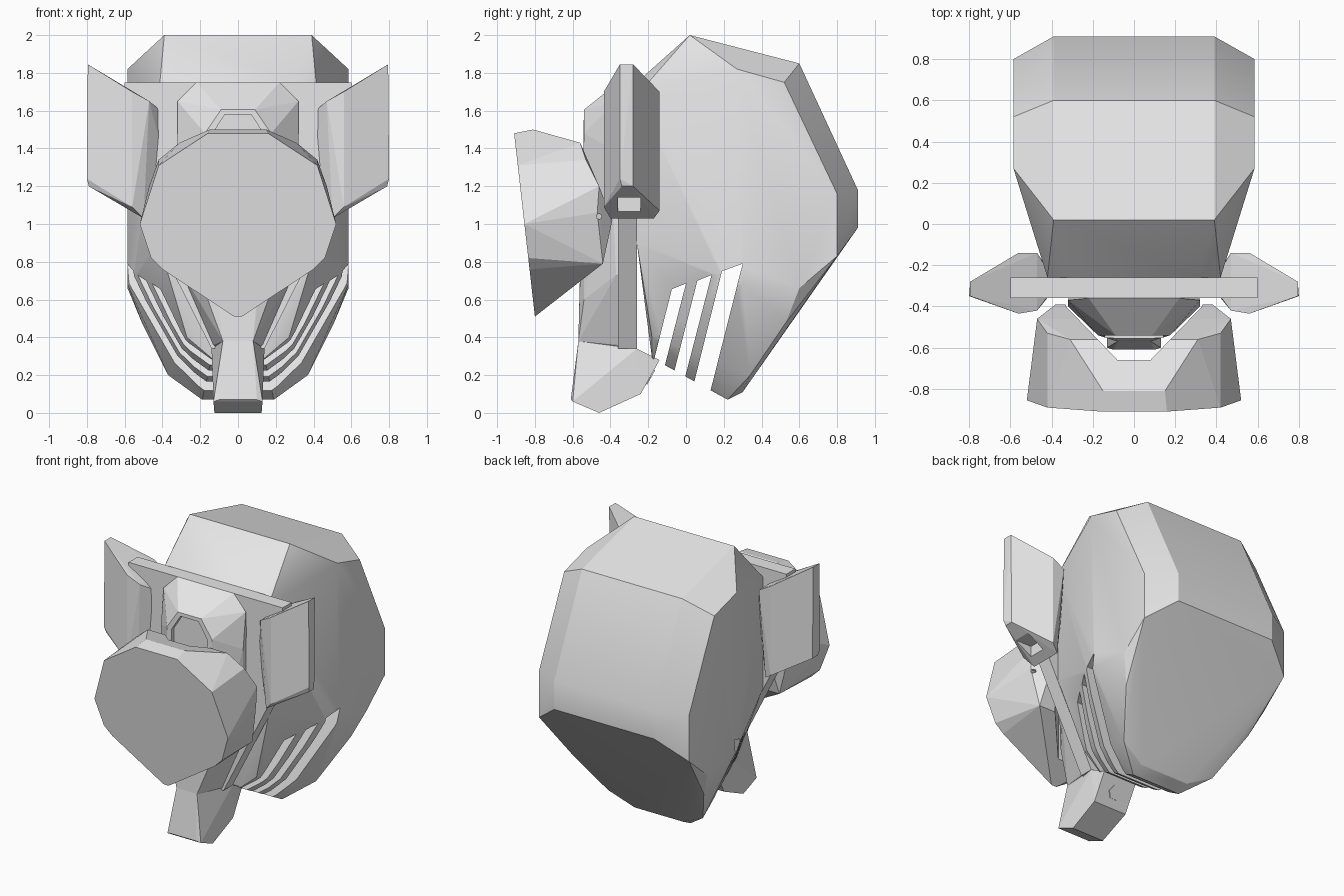
import bpy, bmesh, math
from mathutils import Vector

old = bpy.data.objects.get("Cube")
if old:
    bpy.data.objects.remove(old, do_unlink=True)

grey = bpy.data.materials.new("plain_grey")
grey.use_nodes = True
grey.diffuse_color = (0.8, 0.8, 0.8, 1)
grey.node_tree.nodes["Principled BSDF"].inputs["Base Color"].default_value = (0.8, 0.8, 0.8, 1)


def hull(name, points, sides=(1, -1)):
    """Convex faceted block through the points, repeated on each given side of x."""
    bm = bmesh.new()
    for side in sides:
        for x, y, z in points:
            bm.verts.new((x * side, y, z))
    bmesh.ops.remove_doubles(bm, verts=bm.verts, dist=0.0005)
    result = bmesh.ops.convex_hull(bm, input=bm.verts)
    spare = set(result["geom_interior"] + result["geom_unused"])
    bmesh.ops.delete(bm, geom=[v for v in spare if isinstance(v, bmesh.types.BMVert)], context="VERTS")
    bmesh.ops.dissolve_limit(bm, angle_limit=math.radians(2), verts=bm.verts, edges=bm.edges)
    bmesh.ops.recalc_face_normals(bm, faces=bm.faces)
    mesh = bpy.data.meshes.new(name)
    bm.to_mesh(mesh)
    bm.free()
    mesh.materials.append(grey)
    obj = bpy.data.objects.new(name, mesh)
    bpy.context.collection.objects.link(obj)
    return obj


def activate(obj):
    bpy.ops.object.select_all(action="DESELECT")
    obj.select_set(True)
    bpy.context.view_layer.objects.active = obj


def cut(target, cutter):
    """Subtract the cutter from the target, then discard the cutter."""
    cutter.hide_render = True
    mod = target.modifiers.new("cut", "BOOLEAN")
    mod.operation, mod.solver, mod.object = "DIFFERENCE", "EXACT", cutter
    activate(target)
    bpy.ops.object.modifier_apply(modifier=mod.name)
    bpy.data.objects.remove(cutter, do_unlink=True)


# Large rear shell
shell = hull("rear_shell", [
    (0.39, 0.02, 2.0), (0.585, 0.27, 1.82), (0.585, 0.52, 1.75), (0.39, 0.6, 1.85),
    (0.39, 0.91, 1.18), (0.585, 0.8, 1.16), (0.39, 0.91, 0.98), (0.585, 0.8, 0.83),
    (0.585, 0.6, 0.66), (0.585, 0.3, 0.68), (0.51, 0.53, 0.48), (0.37, 0.34, 0.2),
    (0.19, 0.3, 0.11), (0.19, 0.22, 0.07), (0.31, -0.26, 1.75), (0.42, -0.26, 1.68),
    (0.42, -0.26, 0.9), (0.27, -0.18, 0.4), (0.14, -0.18, 0.29)])

# Slanted vents: lower front, lower rear, upper rear, upper front
vents = [
    [(-0.19, 0.2), (-0.125, 0.2), (0.0, 0.685), (-0.075, 0.655)],
    [(-0.085, 0.13), (-0.02, 0.13), (0.135, 0.73), (0.06, 0.7)],
    [(0.015, 0.05), (0.11, 0.04), (0.3, 0.79), (0.19, 0.75)],
]
for vent in vents:
    cut(shell, hull("vent_cutter", [(1, y, z) for y, z in vent]))

# Flat plate between shell and face
outline = [(0.6, 1.75), (0.6, 1.25), (0.45, 1.02), (0.34, 0.8), (0.14, 0.34)]
hull("face_plate", [(x, y, z) for x, z in outline for y in (-0.36, -0.26)])

# Faceted face with a recessed arched panel
face = hull("face_column", [
    (0.22, -0.36, 1.75), (0.32, -0.37, 1.65), (0.32, -0.4, 1.4), (0.09, -0.54, 1.605),
    (0.175, -0.54, 1.48), (0.175, -0.54, 1.2), (0.16, -0.54, 0.6), (0.08, -0.57, 0.38),
    (0.29, -0.37, 0.73), (0.3, -0.3, 0.75), (0.13, -0.36, 0.36), (0.14, -0.27, 0.34)])
arch = [(0.07, 1.58), (0.14, 1.47), (0.14, 1.0)]
cut(face, hull("panel_cutter", [(x, y, z) for x, z in arch for y in (-0.7, -0.51)]))

# Chin block with a small six-sided cap behind it
hull("chin", [
    (0.08, -0.57, 0.38), (0.1, -0.61, 0.07), (0.13, -0.6, 0.06), (0.125, -0.46, 0.0),
    (0.13, -0.24, 0.1), (0.13, -0.14, 0.28), (0.14, -0.26, 0.34)])
normal = Vector((0, 0.87, -0.49)).normalized()
up = normal.cross(Vector((1, 0, 0)))
cap = []
for i in range(6):
    a = math.radians(60 * i)
    rim = Vector((0, -0.19, 0.19)) + up * 0.05 * math.sin(a) + Vector((0.05 * math.cos(a), 0, 0))
    cap += [rim, rim + normal * 0.006]
hull("chin_cap", cap)

# Muzzle mask: a tilted flat front with a wedge hollowed from the back
front = [(0.16, 1.48), (0.42, 1.31), (0.46, 1.17), (0.52, 1.0), (0.46, 0.82), (0.4, 0.76), (0.02, 0.51)]
mask_points = [(x, -0.8 - (z - 0.51) * 0.1134, z) for x, z in front]
mask_points += [
    (0.15, -0.81, 1.5), (0.31, -0.56, 1.43), (0.42, -0.53, 1.34), (0.47, -0.46, 1.2),
    (0.47, -0.47, 1.06), (0.38, -0.39, 1.02), (0.42, -0.44, 0.79)]
mask = hull("muzzle_mask", mask_points)
wedge = [(0.08, -0.66), (0.33, -0.4), (0.36, -0.2)]
cut(mask, hull("wedge_cutter", [(x, y, z) for x, y in wedge for z in (0.2, 1.8)]))
ring = [math.radians(45 * i) for i in range(8)]
cut(mask, hull("pin_hole_cutter", [
    (1, -0.46 + 0.014 * math.cos(a), 1.04 + 0.014 * math.sin(a)) for a in ring]))

# Ear pods with a recess in the sloping underside
ear_points = [
    (0.795, -0.35, 1.845), (0.795, -0.28, 1.845), (0.8, -0.35, 1.24), (0.79, -0.34, 1.2),
    (0.79, -0.28, 1.2), (0.56, -0.435, 1.7), (0.56, -0.435, 1.09), (0.47, -0.42, 1.65),
    (0.56, -0.14, 1.7), (0.56, -0.14, 1.07), (0.47, -0.14, 1.65), (0.41, -0.34, 1.6),
    (0.41, -0.24, 1.6), (0.405, -0.34, 1.4), (0.405, -0.24, 1.4), (0.5, -0.4, 1.03),
    (0.5, -0.17, 1.03)]
recess = [(x, y, z) for x in (0.56, 0.85) for y in (-0.36, -0.24) for z in (0.9, 1.14)]
for name, side in (("left_ear", 1), ("right_ear", -1)):
    ear = hull(name, ear_points, (side,))
    cut(ear, hull("recess_cutter", recess, (side,)))

# Soft shading across the shallow bends of the shell
activate(shell)
bpy.ops.object.shade_smooth_by_angle(angle=math.radians(25))
